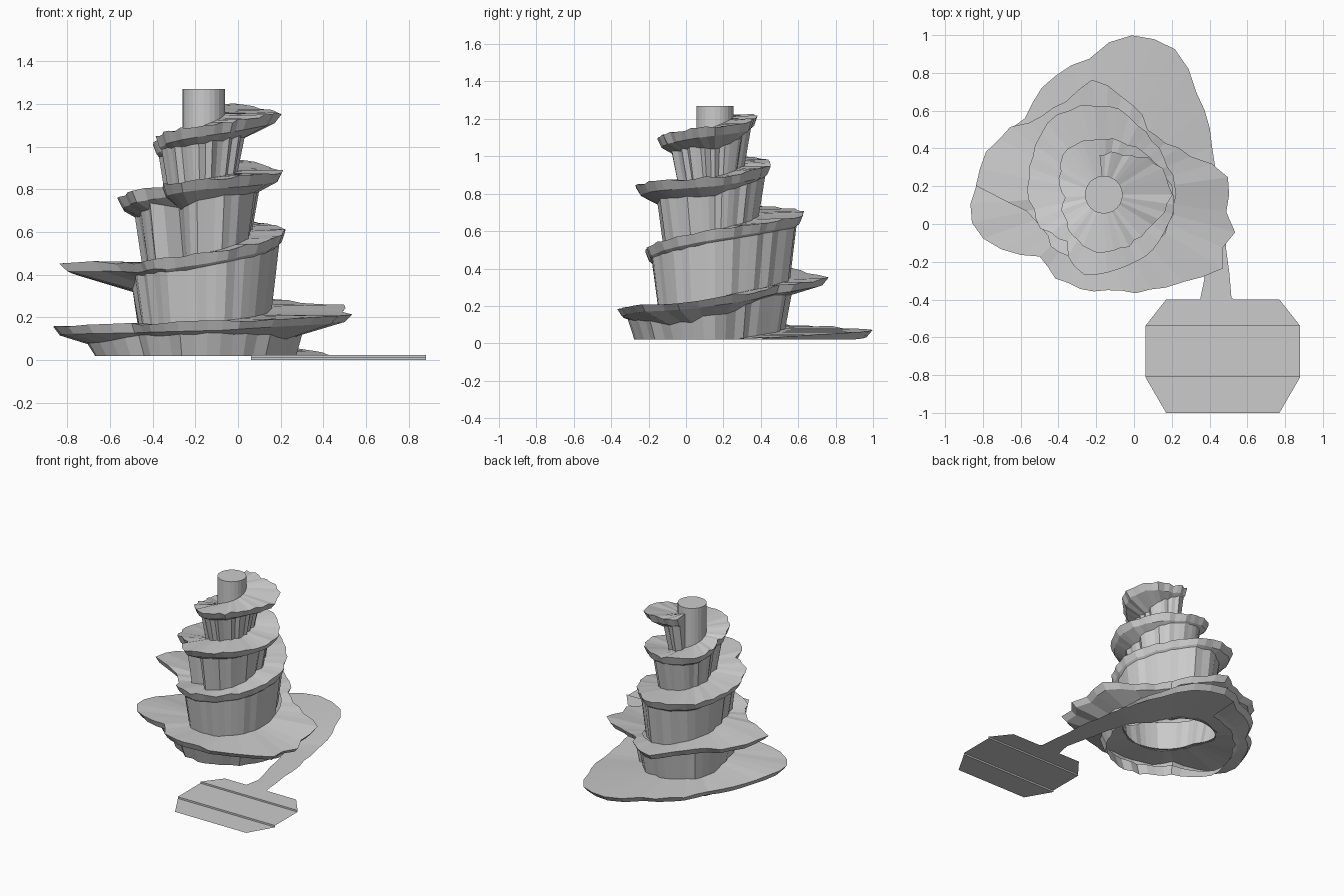
import bpy, math, random

random.seed(4)
CX, CY = -0.16, 0.155          # spiral axis


def mesh_object(name, verts, faces):
    me = bpy.data.meshes.new(name)
    me.from_pydata(verts, [], faces)
    me.update()
    ob = bpy.data.objects.new(name, me)
    bpy.context.collection.objects.link(ob)
    return ob


def lerp(keys, t):
    if t <= keys[0][0]:
        return keys[0][1]
    for (a, va), (b, vb) in zip(keys, keys[1:]):
        if t <= b:
            return va + (vb - va) * (t - a) / (b - a)
    return keys[-1][1]


def polar(t, r, z):
    a = math.radians(t)
    return (CX + r * math.cos(a), CY + r * math.sin(a), z)


# Outer road edge: unrolled angle -> radius
EDGE = [(-39, .885), (-32, .784), (-23, .70), (0, .61), (20, .61), (50, .74),
        (61, .855), (77, .87), (86, .83), (95, .727), (116, .665), (135, .58),
        (165, .63), (188, .735), (207, .63), (224, .47), (239, .51), (278, .51),
        (292, .555), (301, .565), (328, .73), (338, .69), (345, .725),
        (353, .645), (365, .69), (376, .6), (385, .49), (400, .43), (415, .42),
        (440, .53), (456, .615), (470, .53), (490, .52), (501, .59), (515, .645),
        (528, .68), (537, .67), (548, .42), (570, .37), (590, .39), (630, .37),
        (715, .38), (750, .37), (780, .4), (810, .48), (840, .49), (870, .43)]
UPPER_EDGE = [(870, .43), (895, .4), (930, .37), (950, .31), (970, .43),
              (990, .42), (1035, .38), (1080, .37), (1125, .3), (1170, .3),
              (1215, .3), (1260, .21), (1305, .26), (1350, .31), (1395, .29),
              (1440, .36), (1465, .34), (1500, .24), (1530, .22), (1560, .2)]
# Road height
RISE = [(-45, .025), (20, .025), (77, .07), (95, .08), (135, .1), (188, .16),
        (280, .18), (345, .22), (365, .25), (400, .29), (456, .35), (537, .46),
        (570, .45), (630, .5), (715, .6), (810, .69), (895, .76), (990, .85),
        (1080, .89), (1170, .96), (1260, 1.03), (1350, 1.1), (1440, 1.16),
        (1530, 1.22), (1560, 1.24)]
# Cliff radius beneath the road
CLIFF = [(60, .6), (150, .5), (190, .56), (225, .43), (270, .46), (330, .46),
         (360, .46), (390, .38), (450, .4), (500, .4), (540, .32), (630, .35),
         (720, .35), (810, .44), (900, .3), (940, .3), (955, .17), (970, .27),
         (990, .31), (1080, .25), (1170, .28), (1260, .2), (1350, .23),
         (1440, .18), (1530, .19), (1560, .15)]

# Spiral road, its overhanging rim and the cliff wall below
STEP = 8
road_v, road_f, wall_v, wall_f = [], [], [], []
angles = list(range(-40, 1541, STEP))
for i, t in enumerate(angles):
    edge = lerp(EDGE if t <= 870 else UPPER_EDGE, t)
    z = lerp(RISE, t)
    z_edge = z
    if t > 100:
        edge += random.uniform(-.01, .01)
        z_edge += random.uniform(-.008, .008)
    # the approach path is narrow, then widens up to the next cliff
    inner = .095 if t > 1150 else lerp(CLIFF, t + 360) - .05
    if t < 30:
        k = min(max(t / 30, 0), 1)
        inner = (1 - k) * (edge - .19) + k * inner
    cliff = min(lerp(CLIFF, t) + random.uniform(-.012, .012), edge - .03)
    over = edge - cliff
    # upper tiers have steeper undersides
    lip = max(z - (.04 if t < 600 else .05), .02)
    lip_r = edge - .015 - .1 * min(over, .2)
    top = max(lip - (.25 if t < 600 else .4) * over, .02)
    foot = .02 if t < 320 else lerp(RISE, t - 360) - .005
    top = max(top, foot + .01)
    road_v += [polar(t, inner, z), polar(t, edge, z_edge), polar(t, lip_r, lip)]
    wall_v += [polar(t, lip_r, lip), polar(t, cliff, top),
               polar(t, cliff - .035, foot)]
    if i:
        a, b = 3 * (i - 1), 3 * i
        road_f.append((a, a + 1, b + 1, b))
        if z > .03:
            road_f.append((a + 1, a + 2, b + 2, b + 1))
        if t > 95:
            for k in (0, 1):
                wall_f.append((a + k, a + k + 1, b + k + 1, b + k))
# close the upper end of the spiral
n = len(wall_v)
end = angles[-1]
wall_v += [polar(end, .095, lerp(RISE, end)), polar(end, .095, wall_v[-1][2]),
           road_v[-2]]
wall_f.append((n, n + 2, n - 3, n - 2, n - 1, n + 1))
mesh_object("spiral_road", road_v, road_f)
mesh_object("cliff_walls", wall_v, wall_f)

# Stepped entrance platform with clipped corners
STEPS = [(-1.0, .17, .77, -.81, .06, .88, 0.0),
         (-.81, .06, .88, -.54, .06, .88, .013),
         (-.54, .06, .88, -.40, .17, .77, .025)]
pv, pf = [], []
for y0, l0, r0, y1, l1, r1, z in STEPS:
    n = len(pv)
    pv += [(l0, y0, z), (r0, y0, z), (r1, y1, z), (l1, y1, z)]
    pf.append((n, n + 1, n + 2, n + 3))
    if n:
        pf.append((n - 1, n - 2, n + 1, n))     # riser
mesh_object("entrance_platform", pv, pf)

# Straight link from platform to the path
mesh_object("path_link",
            [(.35, -.40, .025), (.53, -.40, .025), road_v[1], road_v[0]],
            [(0, 1, 2, 3)])

# Summit column, rising from the last turn of road
bpy.ops.mesh.primitive_cylinder_add(vertices=24, radius=.1, depth=.32,
                                    location=(CX, CY, 1.11))
bpy.context.object.name = "summit_column"
